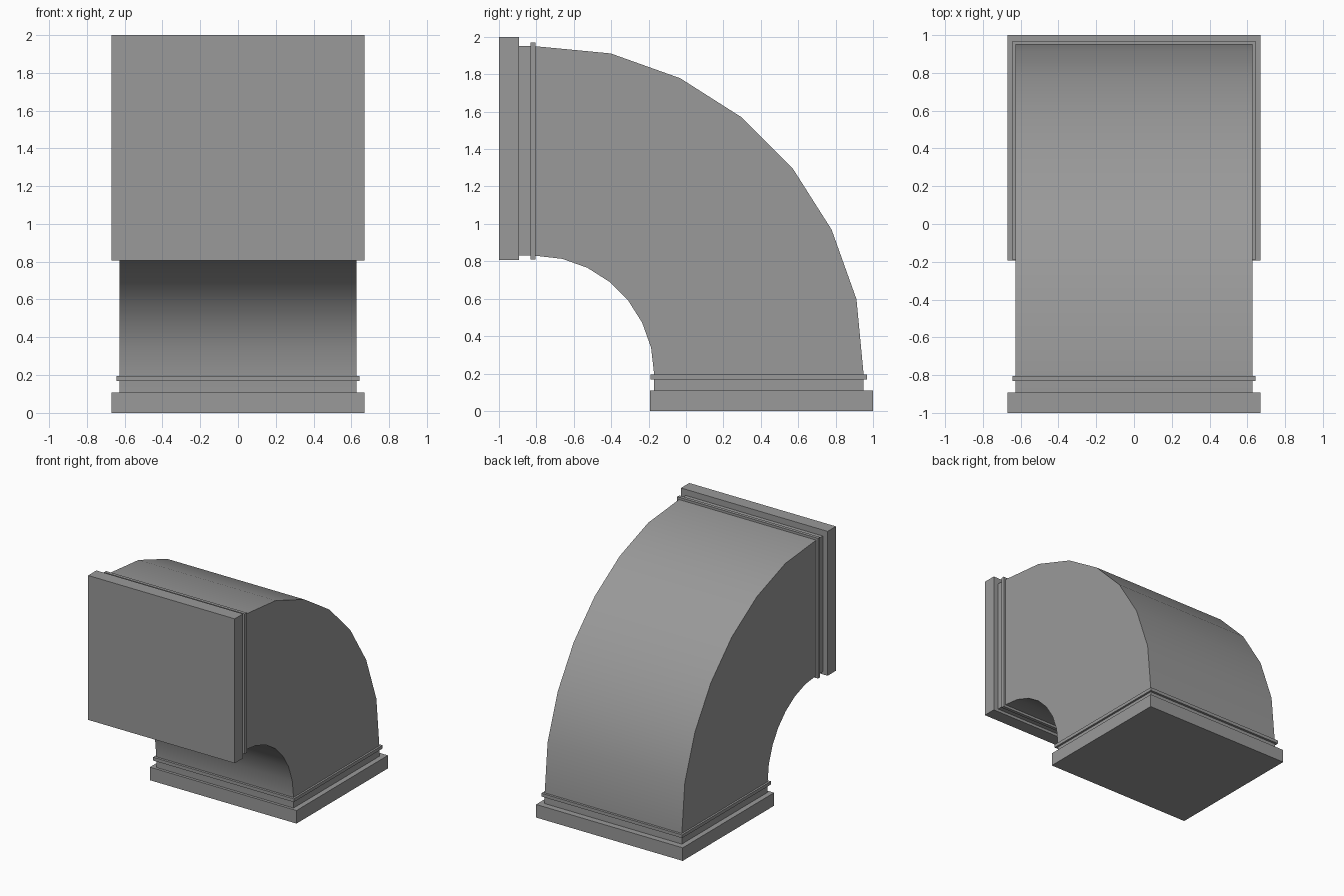
import bpy, bmesh

if "Cube" in bpy.data.objects:
    bpy.data.objects.remove(bpy.data.objects["Cube"])

CY, CZ = -0.807, 0.193      # centre of the bend
R_OUT, R_IN = 1.757, 0.637  # outer and inner bend radius
HALF_W = 0.627
STEPS = 7
K = 0.5523                  # quarter-circle handle length

grey = bpy.data.materials.new("dark_grey")
grey.diffuse_color = (0.32, 0.32, 0.32, 1)
grey.use_nodes = True
grey.node_tree.nodes["Principled BSDF"].inputs["Base Color"].default_value = grey.diffuse_color


def arc(r, bulge=0.0):
    """Quarter bend from the top (front opening) to the base opening."""
    pts = []
    for i in range(STEPS + 1):
        t = i / STEPS
        s = 1 - t
        a = 3 * s * s * t * K + 3 * s * t * t + t ** 3
        b = s ** 3 + 3 * s * s * t + 3 * s * t * t * K
        q = r + (bulge if 0 < i < STEPS else 0)
        pts.append((CY + q * a, CZ + q * b))
    # straight necks running into both flanges
    return [(-0.9, CZ + r)] + pts + [(CY + r, 0.1)]


def make_object(name, bm):
    bmesh.ops.recalc_face_normals(bm, faces=bm.faces)
    mesh = bpy.data.meshes.new(name)
    bm.to_mesh(mesh)
    bm.free()
    mesh.materials.append(grey)
    obj = bpy.data.objects.new(name, mesh)
    bpy.context.collection.objects.link(obj)
    return obj


def box(name, x, y0, y1, z0, z1):
    bm = bmesh.new()
    bmesh.ops.create_cube(bm, size=1)
    for v in bm.verts:
        v.co = (v.co.x * 2 * x,
                y1 if v.co.y > 0 else y0,
                z1 if v.co.z > 0 else z0)
    return make_object(name, bm)


# Curved rectangular duct: a four-cornered section swept round the bend
bm = bmesh.new()
rings = []
for (yo, zo), (yi, zi) in zip(arc(R_OUT, 0.008), arc(R_IN)):
    section = [(-HALF_W, yo, zo), (HALF_W, yo, zo),
               (HALF_W, yi, zi), (-HALF_W, yi, zi)]
    rings.append([bm.verts.new(p) for p in section])
for a, b in zip(rings, rings[1:]):
    for i in range(4):
        j = (i + 1) % 4
        bm.faces.new((a[i], a[j], b[j], b[i]))
bm.faces.new(rings[0])
bm.faces.new(rings[-1])
duct = make_object("duct_elbow", bm)
bpy.context.view_layer.objects.active = duct
duct.select_set(True)
bpy.ops.object.shade_smooth_by_angle()

# Flange and raised band at each opening; the front pair mirrors the base pair
for part, x, y0, y1, z0, z1 in (
        ("flange", 0.67, -0.193, 1.0, 0.0, 0.108),
        ("band", 0.643, -0.19, 0.969, 0.169, 0.196)):
    box("base_" + part, x, y0, y1, z0, z1)
    box("front_" + part, x, z0 - 1, z1 - 1, y0 + 1, y1 + 1)
